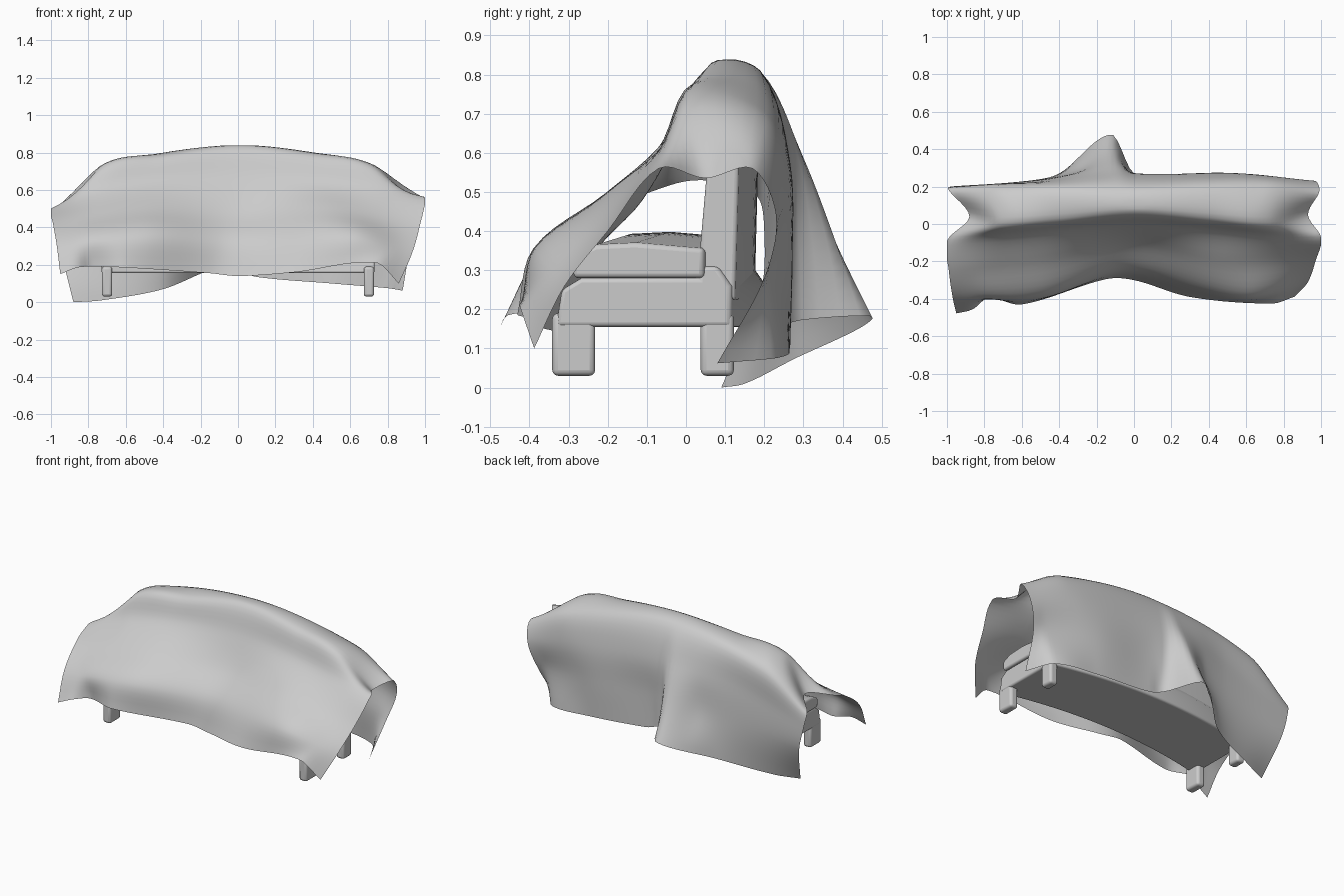
import bpy, bmesh, math

if "Cube" in bpy.data.objects:
    bpy.data.objects.remove(bpy.data.objects["Cube"])


def hermite(pts, ts, t):
    """Smooth curve through pts at parameters ts."""
    n = len(ts)
    i = 0
    while i < n - 2 and t > ts[i + 1]:
        i += 1

    def tangent(k, d):
        a, b = max(k - 1, 0), min(k + 1, n - 1)
        return (pts[b][d] - pts[a][d]) / (ts[b] - ts[a])
    h = ts[i + 1] - ts[i]
    s = (t - ts[i]) / h
    out = []
    for d in range(3):
        p, q = pts[i][d], pts[i + 1][d]
        out.append((2*s**3 - 3*s*s + 1) * p + (s**3 - 2*s*s + s) * h * tangent(i, d)
                   + (3*s*s - 2*s**3) * q + (s**3 - s*s) * h * tangent(i + 1, d))
    return out


def finish(name, bm, angle=50):
    me = bpy.data.meshes.new(name)
    bmesh.ops.recalc_face_normals(bm, faces=bm.faces)
    bm.to_mesh(me)
    bm.free()
    ob = bpy.data.objects.new(name, me)
    bpy.context.collection.objects.link(ob)
    bpy.context.view_layer.objects.active = ob
    ob.select_set(True)
    bpy.ops.object.shade_smooth_by_angle(angle=math.radians(angle))
    ob.select_set(False)
    return ob


def bevel(ob, width):
    m = ob.modifiers.new("soft edges", "BEVEL")
    m.width, m.segments = width, 3
    m.limit_method, m.angle_limit = "ANGLE", math.radians(40)


# Draped cloth: guide curves running left to right, from front hem to back hem
front_hem = [(-.95, -.478, .15), (-.86, -.455, .185), (-.78, -.395, .19), (-.6, -.43, .185),
             (-.15, -.295, .155), (0, -.3, .14), (.3, -.39, .16), (.74, -.425, .21), (.86, -.388, .1)]
seat_edge = [(-.97, -.39, .31), (-.5, -.38, .36), (-.1, -.25, .33), (.1, -.26, .33),
             (.6, -.385, .36), (.93, -.31, .26)]
slope = [(-.99, -.25, .425), (-.5, -.2, .5), (0, -.11, .48), (.5, -.2, .5), (.97, -.2, .4)]
shoulder = [(-1, -.09, .5), (-.7, -.075, .605), (0, -.01, .66), (.7, -.07, .605), (1, -.07, .56)]
ridge_front = [(-.88, .04, .53), (-.72, .01, .735), (-.4, .03, .785), (0, .065, .83),
               (.4, .035, .79), (.72, .01, .73), (.93, .05, .535)]
ridge_back = [(-.99, .18, .49), (-.7, .195, .7), (0, .19, .81), (.7, .205, .7), (.99, .17, .56)]
back_upper = [(-.98, .2, .4), (-.5, .23, .55), (-.1, .295, .6), (0, .265, .6), (.6, .265, .55), (.97, .23, .44)]
back_mid = [(-.94, .19, .24), (-.5, .24, .3), (-.3, .29, .33), (-.11, .385, .37), (-.01, .27, .37),
            (.5, .27, .33), (.92, .2, .28)]
back_hem = [(-.88, .09, 0), (-.73, .15, .01), (-.4, .27, .07), (-.12, .478, .18), (-.01, .28, .17),
            (.1, .26, .135), (.5, .265, .1), (.8, .23, .075), (.88, .08, .062)]
rows = (front_hem, seat_edge, slope, shoulder, ridge_front, ridge_back, back_upper, back_mid, back_hem)
NU, NV = 80, 48
bm = bmesh.new()
grid = []
for i in range(NU + 1):
    u = i / NU
    col = []
    for r in rows:
        x0, x1 = r[0][0], r[-1][0]
        col.append(hermite(r, [(p[0] - x0) / (x1 - x0) for p in r], u))
    ts = [0.0]
    for a, b in zip(col, col[1:]):
        ts.append(ts[-1] + math.dist(a, b))
    line = []
    for j in range(NV + 1):
        k = j / NV * (len(rows) - 1)
        c = min(int(k), len(rows) - 2)
        x, y, z = hermite(col, ts, ts[c] + (k - c) * (ts[c + 1] - ts[c]))
        # flat, taut top and nothing below the floor
        line.append(bm.verts.new((max(-1, min(1, x)), y, max(0, min(.838, z)))))
    grid.append(line)
for a, b in zip(grid, grid[1:]):
    for j in range(NV):
        bm.faces.new((a[j], b[j], b[j + 1], a[j + 1]))
finish("draped_cloth", bm, 70)


# Curved sofa parts: a yz profile swept along x, bowed back in the middle
def sweep(name, half, profile, crown=0.0, bow=0.09, width=.02, n=24):
    bm = bmesh.new()
    top = max(p[1] for p in profile)
    rings = []
    for i in range(n + 1):
        x = half * (2 * i / n - 1)
        k = 1 - (x / half) ** 2
        rings.append([bm.verts.new((x, y + bow * k, z + (crown * k if z > top - .04 else 0)))
                      for y, z in profile])
    m = len(profile)
    for a, b in zip(rings, rings[1:]):
        for j in range(m):
            bm.faces.new((a[j], b[j], b[(j + 1) % m], a[(j + 1) % m]))
    bm.faces.new(rings[0])
    bm.faces.new(rings[-1])
    bevel(finish(name, bm), width)


sweep("sofa_base", .73, [(-.335, .155), (.115, .155), (.115, .26), (.08, .31), (.03, .31), (.03, .28),
                         (-.27, .28), (-.32, .25)], width=.012)
sweep("seat_cushion", .74, [(-.29, .28), (.045, .28), (.045, .355), (-.13, .37), (-.23, .365), (-.29, .34)],
      crown=.028, width=.012)
sweep("sofa_backrest", .72, [(.03, .30), (.07, .26), (.125, .22), (.135, .60), (.11, .64), (.06, .64)],
      crown=.13, bow=.05, width=.01)

# Four stubby legs
for side, x in (("left", -.70), ("right", .70)):
    for end, y, depth in (("front", -.287, .11), ("back", .08, .085)):
        bm = bmesh.new()
        bmesh.ops.create_cube(bm, size=1)
        for v in bm.verts:
            v.co = (x + v.co.x * .055, y + v.co.y * depth, .11 + v.co.z * .16)
        bevel(finish(f"{end}_{side}_leg", bm), .015)
